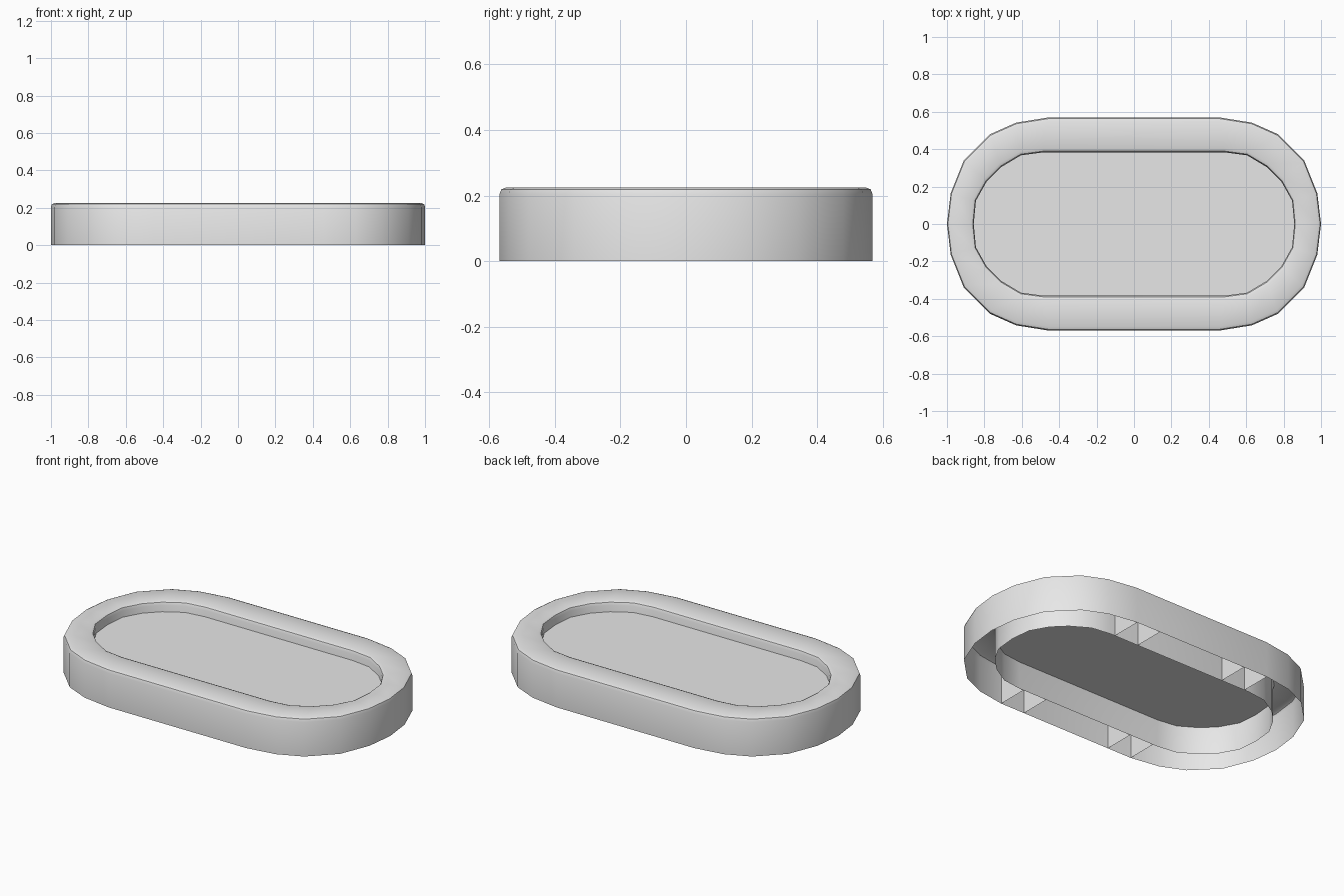
import bpy, bmesh, math

cube = bpy.data.objects.get("Cube")
if cube:
    bpy.data.objects.remove(cube, do_unlink=True)

HEIGHT, FLOOR_Z = 0.225, 0.165
# Quarter outlines, from the +x end to the straight side
OUTER = [(1.0, 0), (0.98, 0.165), (0.91, 0.34), (0.77, 0.48), (0.63, 0.542), (0.455, 0.57)]
INNER = [(0.857, 0), (0.845, 0.125), (0.787, 0.228), (0.712, 0.303), (0.605, 0.367), (0.485, 0.383)]

grey = bpy.data.materials.new("light grey")
grey.use_nodes = True
colour = (0.8, 0.8, 0.8, 1)
grey.diffuse_color = colour
grey.node_tree.nodes["Principled BSDF"].inputs["Base Color"].default_value = colour


def full_outline(quarter):
    """Mirror a quarter outline into a counter-clockwise loop."""
    half = quarter + [(-x, y) for x, y in reversed(quarter)]
    return half + [(x, -y) for x, y in reversed(half[1:-1])]


def make_object(name, bm):
    mesh = bpy.data.meshes.new(name)
    bm.to_mesh(mesh)
    bm.free()
    mesh.materials.append(grey)
    obj = bpy.data.objects.new(name, mesh)
    bpy.context.collection.objects.link(obj)
    return obj


outer, inner = full_outline(OUTER), full_outline(INNER)

# Hollow rim: each profile step is (blend from outer to inner, height)
half_profile = [(0, 0), (0, HEIGHT - 0.022), (0.035, HEIGHT - 0.006), (0.12, HEIGHT)]
profile = half_profile + [(1 - t, z) for t, z in reversed(half_profile)]
bm = bmesh.new()
rings = [[bm.verts.new((a[0] + (b[0] - a[0]) * t, a[1] + (b[1] - a[1]) * t, z))
          for a, b in zip(outer, inner)] for t, z in profile]
for low, high in zip(rings, rings[1:]):
    for i in range(len(low)):
        j = (i + 1) % len(low)
        bm.faces.new((low[i], low[j], high[j], high[i]))
rim = make_object("rim", bm)
bpy.ops.object.select_all(action="DESELECT")
rim.select_set(True)
bpy.context.view_layer.objects.active = rim
bpy.ops.object.shade_smooth_by_angle(angle=math.radians(40))

# Recessed floor panel
bm = bmesh.new()
bm.faces.new([bm.verts.new((x, y, FLOOR_Z)) for x, y in inner])
make_object("floor_panel", bm)

# Paired ribs bridging the hollow of each straight side
bm = bmesh.new()
for x in (-0.455, -0.295, 0.295, 0.455):
    for side in (-1, 1):
        corners = [(0.384, 0), (0.569, 0), (0.569, 0.2), (0.384, 0.2)]
        bm.faces.new([bm.verts.new((x, side * y, z)) for y, z in corners])
make_object("inner_ribs", bm)
